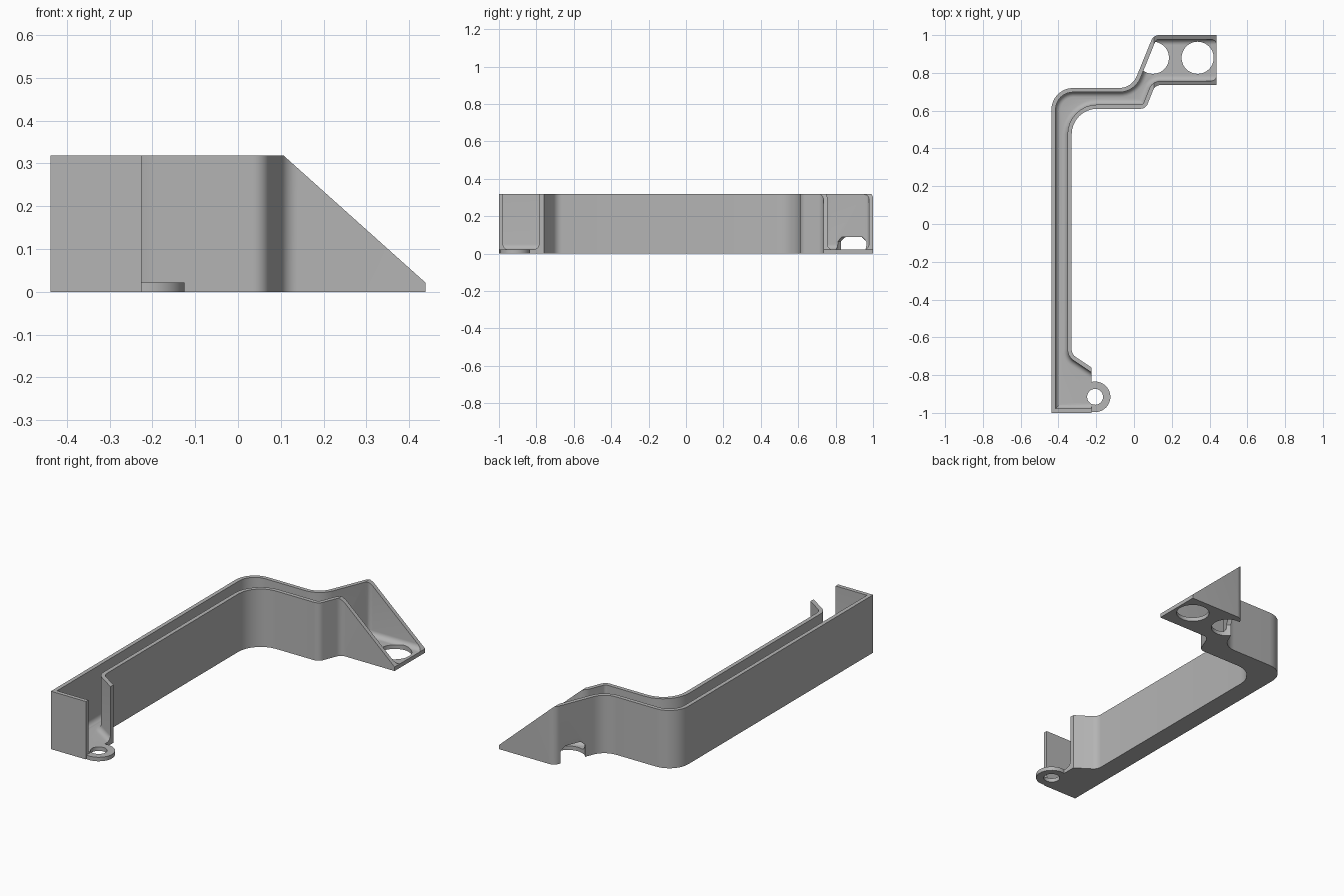
import bpy, bmesh, math
from mathutils import Vector

if "Cube" in bpy.data.objects:
    bpy.data.objects.remove(bpy.data.objects["Cube"], do_unlink=True)

T, H, R = 0.022, 0.318, 0.028     # wall thickness, height, inner fillet radius

grey = bpy.data.materials.new("light grey")
grey.use_nodes = True
grey.diffuse_color = (0.46, 0.46, 0.46, 1)
grey.node_tree.nodes["Principled BSDF"].inputs["Base Color"].default_value = grey.diffuse_color


def outline(corners, inset=0.0, steps=8):
    """Counter-clockwise plan outline, moved inwards, with rounded corners."""
    pts = [Vector(c[:2]) for c in corners]
    n, out = len(pts), []
    for i, p in enumerate(pts):
        a = (p - pts[i - 1]).normalized()
        b = (pts[(i + 1) % n] - p).normalized()
        na, nb = Vector((-a.y, a.x)), Vector((-b.y, b.x))
        q = p + (na + nb) * inset / (1 + na.dot(nb))
        r = corners[i][2]
        if r == 0:
            out.append(q)
            continue
        convex = a.cross(b) > 0
        r = max(r - inset, 0.004) if convex else r + inset
        s = 1 if convex else -1
        turn = a.angle(b)
        start = q - a * r * math.tan(turn / 2)
        centre = start + na * r * s
        for k in range(steps + 1):
            t = turn * k / steps
            out.append(centre - na * r * s * math.cos(t) + a * r * math.sin(t))
    return out


def loft(name, rings):
    """Closed solid through rings of equal point count."""
    bm = bmesh.new()
    loops = [[bm.verts.new(p) for p in ring] for ring in rings]
    n = len(loops[0])
    bm.faces.new(loops[0][::-1])
    bm.faces.new(loops[-1])
    for lo, hi in zip(loops, loops[1:]):
        for i in range(n):
            j = (i + 1) % n
            bm.faces.new((lo[i], lo[j], hi[j], hi[i]))
    bmesh.ops.recalc_face_normals(bm, faces=bm.faces)
    mesh = bpy.data.meshes.new(name)
    bm.to_mesh(mesh)
    bm.free()
    obj = bpy.data.objects.new(name, mesh)
    bpy.context.collection.objects.link(obj)
    mesh.materials.append(grey)
    return obj


def turned(name, x, y, profile, sides=48):
    """Upright round solid from (radius, z) pairs."""
    return loft(name, [[(x + r * math.cos(math.tau * k / sides),
                         y + r * math.sin(math.tau * k / sides), z)
                        for k in range(sides)] for r, z in profile])


def combine(target, tool, operation):
    mod = target.modifiers.new(operation, 'BOOLEAN')
    mod.operation, mod.solver, mod.object = operation, 'EXACT', tool
    bpy.context.view_layer.objects.active = target
    bpy.ops.object.modifier_apply(modifier=mod.name)
    bpy.data.objects.remove(tool, do_unlink=True)


def plan(end_x, mouth):
    """Corner list (x, y, radius): mouth holds the two corners of the front opening."""
    return [(-0.4375, -1, 0), *mouth,
            (-0.33, -0.69, 0.05), (-0.33, 0.61, 0.135), (0.062, 0.61, 0.04),
            (0.112, 0.735, 0.04), (end_x, 0.735, 0), (end_x, 1, 0),
            (0.103, 1, 0.045), (-0.011, 0.72, 0.1), (-0.4375, 0.72, 0.115)]


# Solid body following the bent channel
body_plan = outline(plan(0.4375, [(-0.225, -1, 0), (-0.225, -0.76, 0)]))
channel = loft("cable_channel", [[(p.x, p.y, z) for p in body_plan] for z in (0, H)])

# Hollow with filleted floor, running out through both ends
hollow_plan = plan(0.6, [(-0.15, -1, 0), (-0.15, -0.81, 0)])
levels = []
for k in range(7):
    a = math.pi / 2 * k / 6
    levels.append((T + R * (1 - math.sin(a)), T + R * (1 - math.cos(a))))
levels.append((T, 0.5))
hollow = loft("hollow", [[(p.x, p.y, z) for p in outline(hollow_plan, d)] for d, z in levels])
combine(channel, hollow, 'DIFFERENCE')

# Sloping cut on the rear end walls
slope = (H - T) / (0.4375 - 0.107)
side = [(0.107 - 0.1, H + 0.1 * slope), (0.4375 + 0.01, T - 0.01 * slope),
        (0.7, T - 0.01 * slope), (0.7, 0.6)]
combine(channel, loft("slope_cut", [[(x, y, z) for x, z in side] for y in (0.5, 1.2)]),
        'DIFFERENCE')

# Screw tab at the front
combine(channel, turned("screw_tab", -0.206, -0.915, [(0.081, 0), (0.081, T)]), 'UNION')
combine(channel, turned("screw_hole", -0.206, -0.915, [(0.042, -0.1), (0.042, 0.1)]),
        'DIFFERENCE')

# Large floor holes; the inner one also notches the slanted wall
for x in (0.1, 0.337):
    combine(channel, turned("floor_hole", x, 0.88,
                            [(0.085, -0.1), (0.085, 0.065), (0.062, 0.09)]), 'DIFFERENCE')

bpy.ops.object.select_all(action='DESELECT')
channel.select_set(True)
bpy.context.view_layer.objects.active = channel
bpy.ops.object.shade_smooth_by_angle(angle=math.radians(30))
